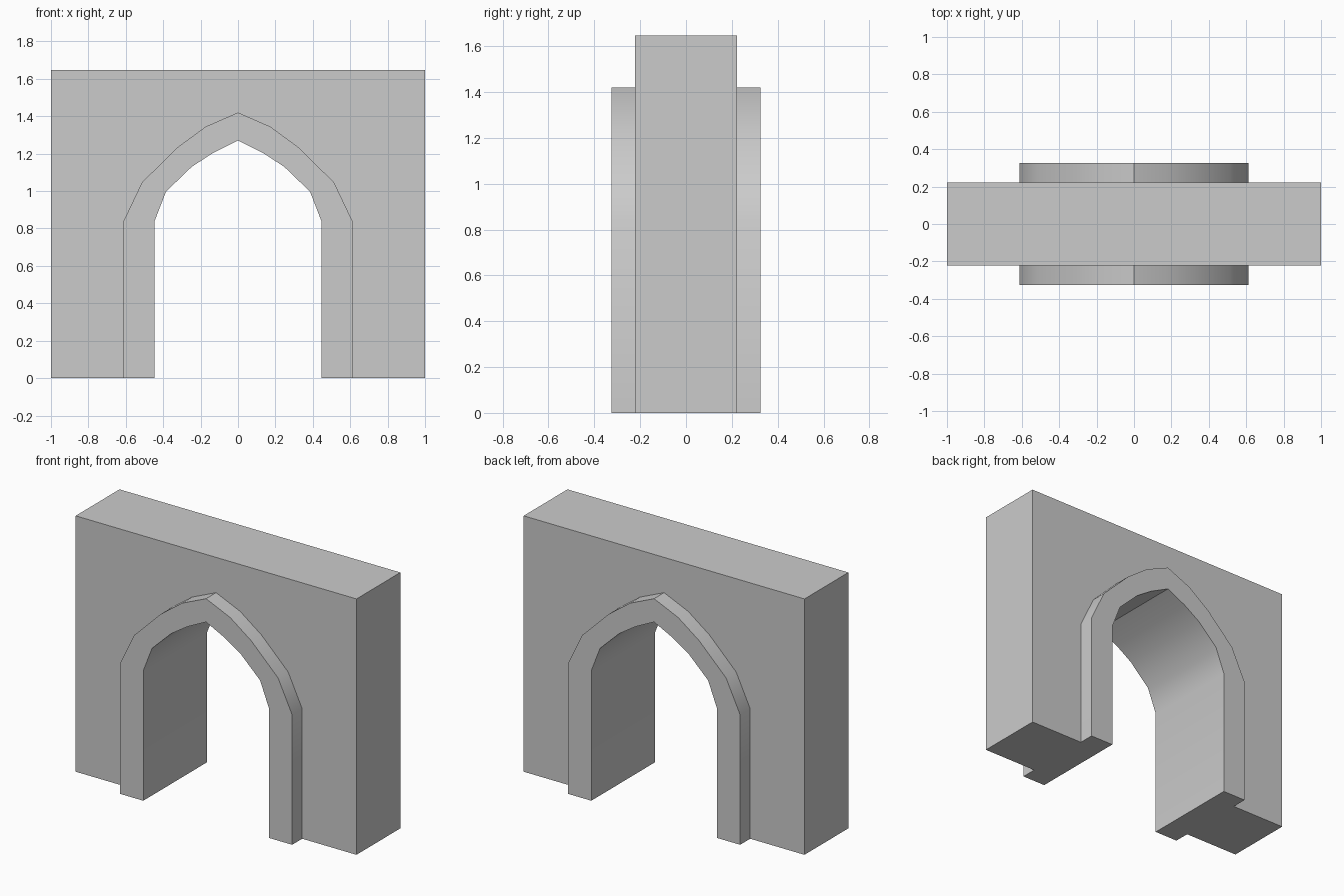
import bpy, bmesh, math

if "Cube" in bpy.data.objects:
    bpy.data.objects.remove(bpy.data.objects["Cube"])

# Right half of each outline, foot to apex (x, z)
inner = [(0.447, 0), (0.447, 0.837), (0.385, 0.997), (0.247, 1.13), (0.135, 1.203), (0, 1.27)]
outer = [(0.613, 0), (0.613, 0.837), (0.513, 1.047), (0.322, 1.235), (0.172, 1.345), (0, 1.42)]
border = [(1, 0), (1, 0.837), (1, 1.647), (0.5, 1.647), (0.25, 1.647), (0, 1.647)]

WALL, TRIM = 0.223, 0.325   # half depths of wall and raised surround


def full(half):
    """Mirror a half outline into a foot-to-foot outline."""
    return half + [(-x, z) for x, z in reversed(half[:-1])]


# Cross-section stations: surround front, wall front, wall back, surround back
stations = [(inner, -TRIM), (outer, -TRIM), (outer, -WALL), (border, -WALL),
            (border, WALL), (outer, WALL), (outer, TRIM), (inner, TRIM)]

bm = bmesh.new()
rows = [[bm.verts.new((x, y, z)) for x, z in full(half)] for half, y in stations]

# Skin between neighbouring outlines, closing through the soffit
for a, b in zip(rows, rows[1:] + rows[:1]):
    for i in range(len(a) - 1):
        bm.faces.new((a[i], a[i + 1], b[i + 1], b[i]))

# Undersides of the two feet
for end in (0, -1):
    bm.faces.new([r[end] for r in rows])

bmesh.ops.recalc_face_normals(bm, faces=bm.faces)
mesh = bpy.data.meshes.new("arched_wall")
bm.to_mesh(mesh)
bm.free()
arch = bpy.data.objects.new("arched_wall", mesh)
bpy.context.collection.objects.link(arch)

# Smooth the curve of the arch, keep the corners and apex sharp
bpy.context.view_layer.objects.active = arch
arch.select_set(True)
bpy.ops.object.shade_smooth_by_angle(angle=math.radians(30))
